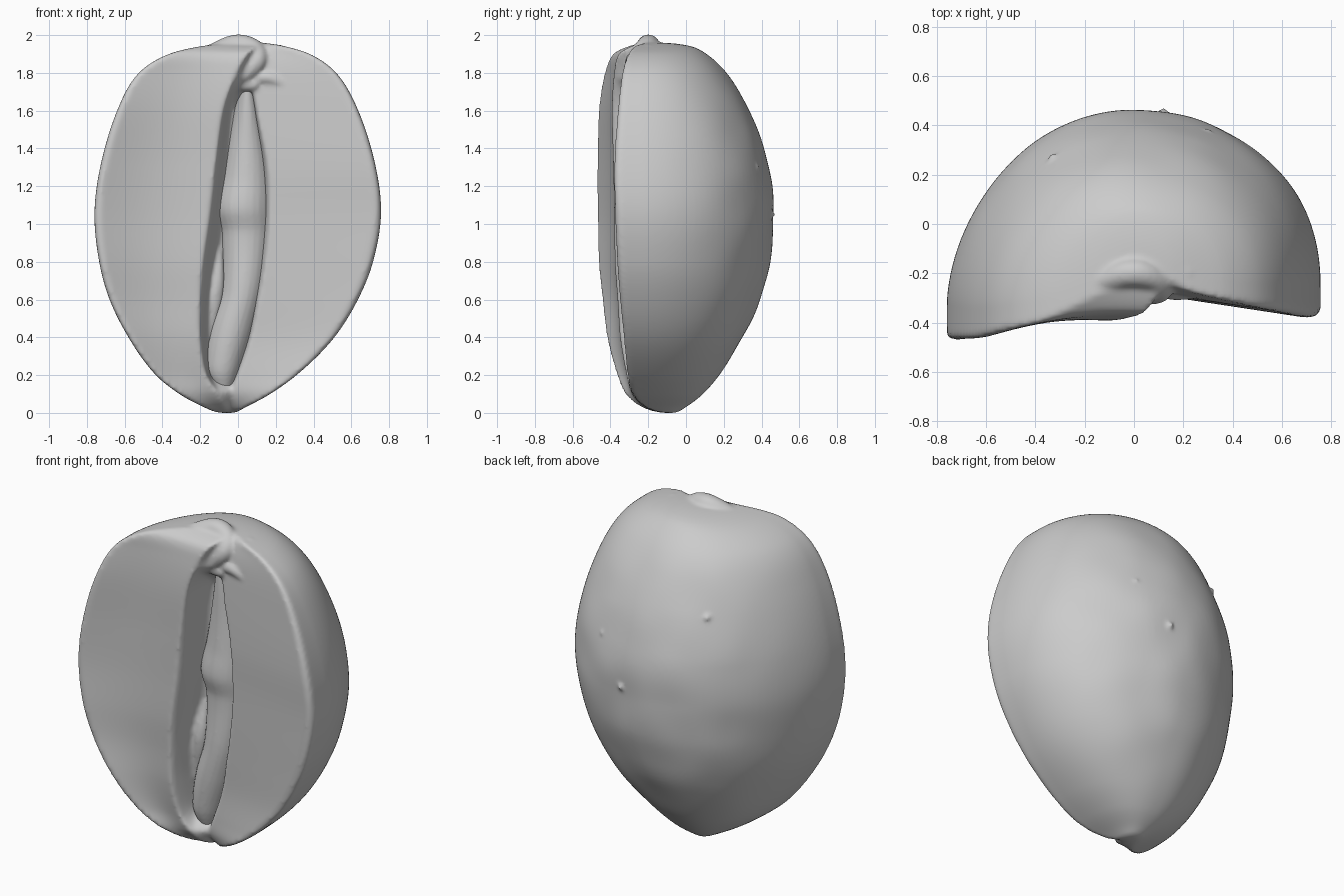
import bpy, bmesh, math
from mathutils import Vector, Matrix, noise

cube = bpy.data.objects.get("Cube")
if cube:
    bpy.data.objects.remove(cube, do_unlink=True)

HEIGHT = 1.96

# Columns: height, right rim x, left rim x, right rim y, left rim y, back y, slit right x, slit left x
SHELL = [
    (0, -.08, -.03, -.1, -.1, -.07, -.058, -.052),
    (.03, -.18, .04, -.24, -.22, 0, -.07, -.04),
    (.1, -.31, .17, -.33, -.29, .09, -.11, -.03),
    (.2, -.435, .31, -.375, -.315, .175, -.17, 0),
    (.4, -.58, .51, -.43, -.335, .3, -.205, .07),
    (.6, -.68, .635, -.455, -.355, .39, -.205, .11),
    (.8, -.735, .715, -.475, -.37, .445, -.19, .145),
    (1.05, -.76, .757, -.48, -.38, .462, -.155, .165),
    (1.3, -.73, .73, -.48, -.385, .44, -.125, .155),
    (1.6, -.64, .637, -.47, -.365, .335, -.08, .1),
    (1.8, -.525, .52, -.435, -.34, .215, -.01, .075),
    (1.9, -.365, .38, -.39, -.31, .11, .05, .1),
    (1.94, -.2, .25, -.31, -.28, .03, .09, .12),
    (HEIGHT, .05, .09, -.19, -.19, -.15, .068, .072),
]
# Columns: height, right edge x, left edge x, front y
KERNEL = [
    (.08, -.1, -.04, -.2), (.2, -.17, .01, -.25), (.3, -.175, .045, -.265),
    (.45, -.15, .095, -.275), (.65, -.095, .145, -.275), (.95, -.09, .185, -.265),
    (1.08, -.12, .19, -.29), (1.25, -.085, .18, -.275), (1.45, -.05, .15, -.265),
    (1.75, .005, .095, -.265),
]


def lerp(a, b, f):
    return a + (b - a) * f


def ramp(a, b, v):
    f = min(1, max(0, (v - a) / (b - a)))
    return f * f * (3 - 2 * f)


def sample(keys, rows, t):
    """Smooth curve through the rows of a table."""
    i = max(j for j in range(len(keys) - 1) if keys[j] <= t or j == 0)
    h = keys[i + 1] - keys[i]
    f = min(1, max(0, (t - keys[i]) / h))

    def slope(j, c):
        a, b = max(j - 1, 0), min(j + 1, len(keys) - 1)
        return (rows[b][c] - rows[a][c]) / (keys[b] - keys[a])

    return [lerp(rows[i][c], rows[i + 1][c], f * f * (3 - 2 * f))
            + h * f * (1 - f) * ((1 - f) * slope(i, c) - f * slope(i + 1, c))
            for c in range(1, len(rows[0]))]


def polar(z):
    return math.acos(max(-1, min(1, 1 - 2 * z / HEIGHT)))


SHELL_KEYS = [polar(row[0]) for row in SHELL]


def back_y(x, z, row):
    """Outer wall: upright behind the rims, then a dome, fuller on the left and low down."""
    xl, xr, yl, yr, yb = row[:5]
    f = (x - xl) / (xr - xl)
    base = lerp(lerp(yl, yr, f), yb, .15)
    s = min(1, max(-1, 2 * f - 1))
    power = 2 + .16 * s + .25 * ramp(.8, .1, z)
    return base + (yb - base) * (1 - abs(s) ** power) ** (1 / power)


def rim(d, r):
    k = max(0, 1 - d / r)
    return r * (1 - math.sqrt(max(0, 1 - k * k)))


def shell_ring(t):
    z = HEIGHT * (1 - math.cos(t)) / 2
    row = sample(SHELL_KEYS, SHELL, t)
    xl, xr, yl, yr, yb, gl, gr = row
    swell = math.sin(t)
    r = .04 * swell + .002
    lip_l, lip_r = yl + .1 * swell, yr + .09 * math.sqrt(swell)
    depth = .18 * ramp(.1, .25, z) * ramp(1.78, 1.6, z)
    pts = []
    n = 28
    # Right half of the face, from rim to slit
    for i in range(n):
        u = (i / n) ** 1.5
        x = lerp(xl, gl, u)
        dish = .04 * swell * math.sin(math.pi * u)
        pts.append((x, lerp(yl, lip_l, u) + dish + rim(x - xl, r), z))
    # Slit with a steep wall on either side
    for i in range(21):
        s = i / 20
        wall = ramp(0, .25, s) * ramp(1, .85, s)
        pts.append((lerp(gl, gr, s), lerp(lip_l, lip_r, s) + depth * wall, z))
    # Left half of the face, from slit to rim
    for i in range(n - 1, -1, -1):
        u = (i / n) ** 1.5
        x = lerp(xr, gr, u)
        pts.append((x, lerp(yr, lip_r, u) + rim(xr - x, r), z))
    # Rounded back
    for i in range(1, 64):
        x = lerp(xl, xr, (1 + math.cos(math.pi * i / 64)) / 2)
        y = back_y(x, z, row)
        bump = .012 * noise.noise(Vector((x, y, z)) * 4)
        pts.append((x, y + bump * swell * math.sin(math.pi * i / 64), z))
    return pts


def loft(bm, rings):
    loops = [[bm.verts.new(p) for p in ring] for ring in rings]
    count = len(loops[0])
    for a, b in zip(loops, loops[1:]):
        for i in range(count):
            j = (i + 1) % count
            bm.faces.new((a[i], a[j], b[j], b[i]))
    bm.faces.new(loops[0][::-1])
    bm.faces.new(loops[-1])


def bead(bm, centre, r):
    bmesh.ops.create_icosphere(bm, subdivisions=3, radius=r,
                               matrix=Matrix.Translation(centre))


def fold(bm, rows):
    """Tapered soft roll through points given as x, y, z, radius."""
    keys = list(range(len(rows)))
    table = [(0,) + row for row in rows]
    steps = 16 * (len(rows) - 1)
    for i in range(steps + 1):
        x, y, z, r = sample(keys, table, i / 16)
        bead(bm, (x, y, z), r)


def finish(bm, name, mat, voxel, passes):
    bmesh.ops.recalc_face_normals(bm, faces=bm.faces)
    mesh = bpy.data.meshes.new(name)
    bm.to_mesh(mesh)
    bm.free()
    mesh.materials.append(mat)
    for p in mesh.polygons:
        p.use_smooth = True
    obj = bpy.data.objects.new(name, mesh)
    bpy.context.collection.objects.link(obj)
    remesh = obj.modifiers.new("blend", 'REMESH')
    remesh.mode = 'VOXEL'
    remesh.voxel_size = voxel
    remesh.use_smooth_shade = True
    soft = obj.modifiers.new("soften", 'SMOOTH')
    soft.factor = .5
    soft.iterations = passes
    return obj


grey = bpy.data.materials.new("pale grey")
grey.use_nodes = True
grey.diffuse_color = (.6, .6, .6, 1)
grey.node_tree.nodes["Principled BSDF"].inputs["Base Color"].default_value = (.6, .6, .6, 1)

# Outer shell with the two lobes of the face
bm = bmesh.new()
loft(bm, [shell_ring(lerp(.02, math.pi - .02, i / 150)) for i in range(151)])
# Crown fold curling over the top into the slit
fold(bm, [(-.18, -.25, 1.885, .045), (-.02, -.2, 1.942, .06), (.08, -.22, 1.925, .055),
          (.1, -.265, 1.865, .055), (.03, -.285, 1.79, .045)])
# Knot closing the slit, with pleats running off beside it
fold(bm, [(.03, -.265, 1.74, .04), (.08, -.265, 1.74, .04)])
fold(bm, [(.08, -.26, 1.765, .03), (.16, -.275, 1.775, .035), (.25, -.285, 1.74, .02)])
fold(bm, [(.15, -.12, 1.92, .03), (.22, -.2, 1.92, .03)])
# Inner pleat low in the slit
fold(bm, [(-.15, -.17, .4, .025), (-.12, -.18, .65, .05), (-.1, -.17, .86, .02)])
# Warts on the back
for x, z, r in ((.12, 1.05, .018), (-.33, 1.52, .018), (.3, 1.3, .01)):
    bead(bm, (x, back_y(x, z, sample(SHELL_KEYS, SHELL, polar(z))), z), r)
finish(bm, "shell", grey, .012, 4)

# Kernel lying in the slit
bm = bmesh.new()
rings = []
for i in range(61):
    z = lerp(KERNEL[0][0], KERNEL[-1][0], i / 60)
    kl, kr, front = sample([row[0] for row in KERNEL], KERNEL, z)
    ring = [k * math.tau / 24 for k in range(24)]
    rings.append([(lerp(kl, kr, .5 + .5 * math.cos(a)),
                   -.14 - (front + .14) * math.sin(a), z) for a in ring])
loft(bm, rings)
finish(bm, "kernel", grey, .01, 3)
